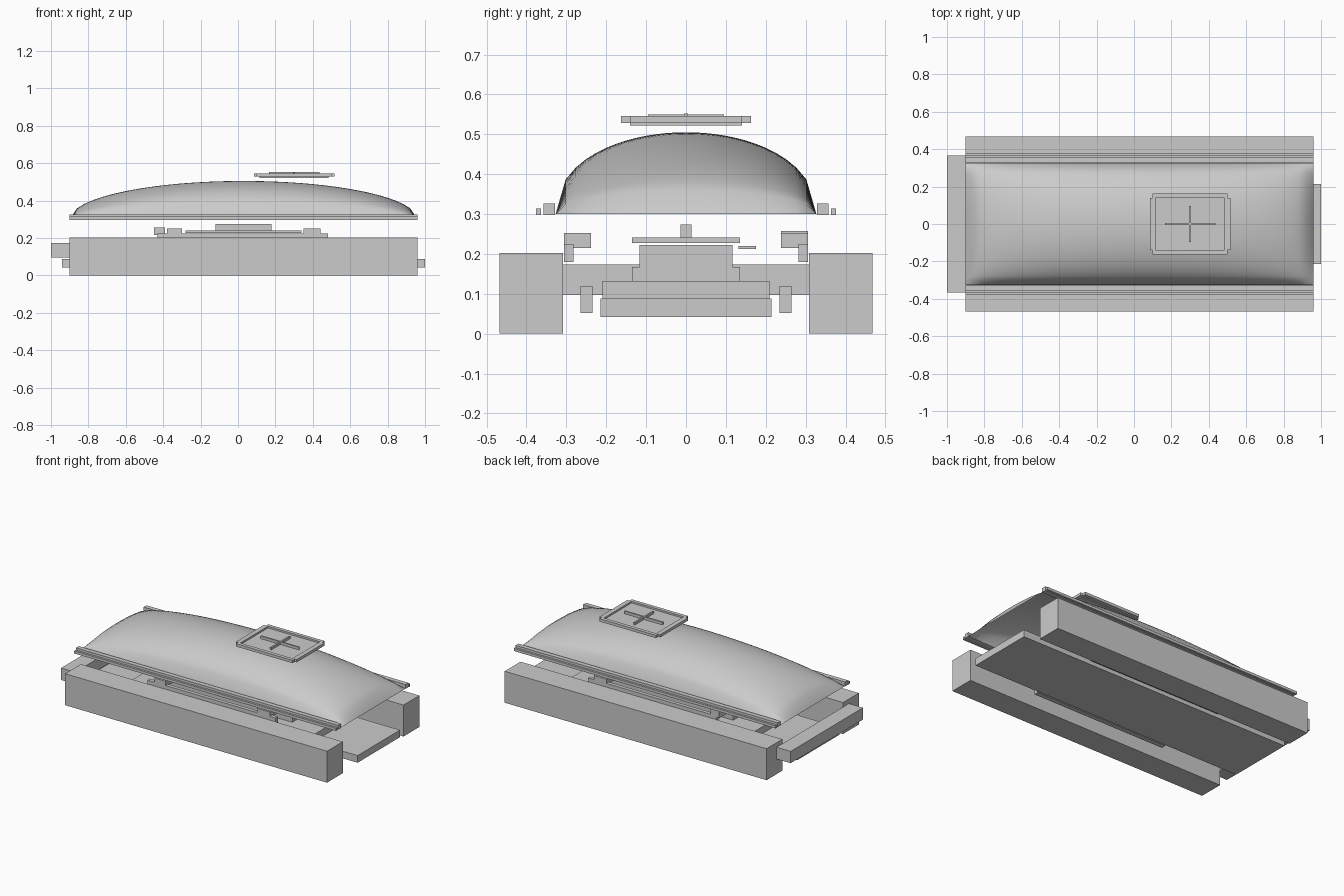
import bpy
import bmesh

cube = bpy.data.objects.get("Cube")
if cube:
    bpy.data.objects.remove(cube, do_unlink=True)

GREY = (0.6, 0.6, 0.6, 1.0)
mat = bpy.data.materials.new("plain_grey")
mat.use_nodes = True
mat.diffuse_color = GREY
mat.node_tree.nodes["Principled BSDF"].inputs["Base Color"].default_value = GREY


def add_object(name, bm):
    mesh = bpy.data.meshes.new(name)
    bm.to_mesh(mesh)
    bm.free()
    mesh.materials.append(mat)
    obj = bpy.data.objects.new(name, mesh)
    bpy.context.scene.collection.objects.link(obj)
    return obj


def box(name, x, y, z):
    """Box from (low, high) ranges on each axis."""
    bm = bmesh.new()
    bmesh.ops.create_cube(bm, size=1)
    for v in bm.verts:
        v.co = [r[0] if c < 0 else r[1] for c, r in zip(v.co, (x, y, z))]
    return add_object(name, bm)


def pair(name, x, y, z):
    """The same box on the front and back sides."""
    box("front_" + name, x, (-y[1], -y[0]), z)
    box("back_" + name, x, y, z)


# Chassis
LENGTH = (-0.9, 0.96)
pair("side_beam", LENGTH, (0.308, 0.468), (0, 0.202))
box("end_bar", (-1.0, -0.9), (-0.367, 0.367), (0.097, 0.173))
box("floor_plate", (-0.94, 1.0), (-0.215, 0.215), (0.042, 0.088))
pair("under_strip", (-0.43, 0.52), (0.235, 0.265), (0.052, 0.12))

# Stepped core on the floor
box("core_base", (-0.62, 0.68), (-0.21, 0.21), (0.088, 0.132))
box("core_block", (-0.43, 0.48), (-0.116, 0.116), (0.132, 0.222))
pair("core_ledge", (-0.43, 0.48), (0.116, 0.135), (0.132, 0.167))
box("core_lid", (-0.28, 0.34), (-0.135, 0.135), (0.227, 0.241))
box("core_ridge", (-0.12, 0.18), (-0.014, 0.014), (0.241, 0.274))
box("core_tab", (-0.28, -0.1), (0.132, 0.176), (0.212, 0.22))

# Inner rails and their brackets
pair("inner_rail", (-0.43, 0.48), (0.282, 0.306), (0.18, 0.225))
pair("left_bracket", (0.35, 0.44), (0.238, 0.306), (0.215, 0.252))
box("front_right_bracket", (-0.38, -0.3), (-0.306, -0.238), (0.215, 0.252))
box("back_right_bracket", (-0.45, -0.39), (0.238, 0.306), (0.215, 0.257))

# Domed canopy, an open shell on a rectangular rim
NX, NY = 48, 26
bm = bmesh.new()
bmesh.ops.create_grid(bm, x_segments=NX, y_segments=NY, size=1)
for v in bm.verts:
    u, w = v.co.x, v.co.y
    rise = max(0, 1 - u * u) ** 0.5 * max(0, 1 - w * w) ** 0.45
    v.co = (0.03 + 0.93 * u, 0.327 * w, 0.3 + 0.205 * rise)
canopy = add_object("canopy", bm)
for p in canopy.data.polygons:
    p.use_smooth = True

# Canopy rim strips
pair("rim_strip", LENGTH, (0.328, 0.357), (0.298, 0.326))
pair("rim_lip", LENGTH, (0.363, 0.376), (0.297, 0.314))

# Roof hatch with a raised frame and cross
box("hatch_panel", (0.115, 0.485), (-0.14, 0.14), (0.522, 0.535))
pair("hatch_frame_long", (0.1, 0.5), (0.14, 0.163), (0.528, 0.546))
for side, x in (("right", (0.085, 0.115)), ("left", (0.485, 0.515))):
    box(side + "_hatch_frame_short", x, (-0.14, 0.14), (0.528, 0.546))
box("hatch_cross_long", (0.165, 0.435), (-0.005, 0.005), (0.535, 0.552))
box("hatch_cross_short", (0.295, 0.305), (-0.095, 0.095), (0.535, 0.55))
